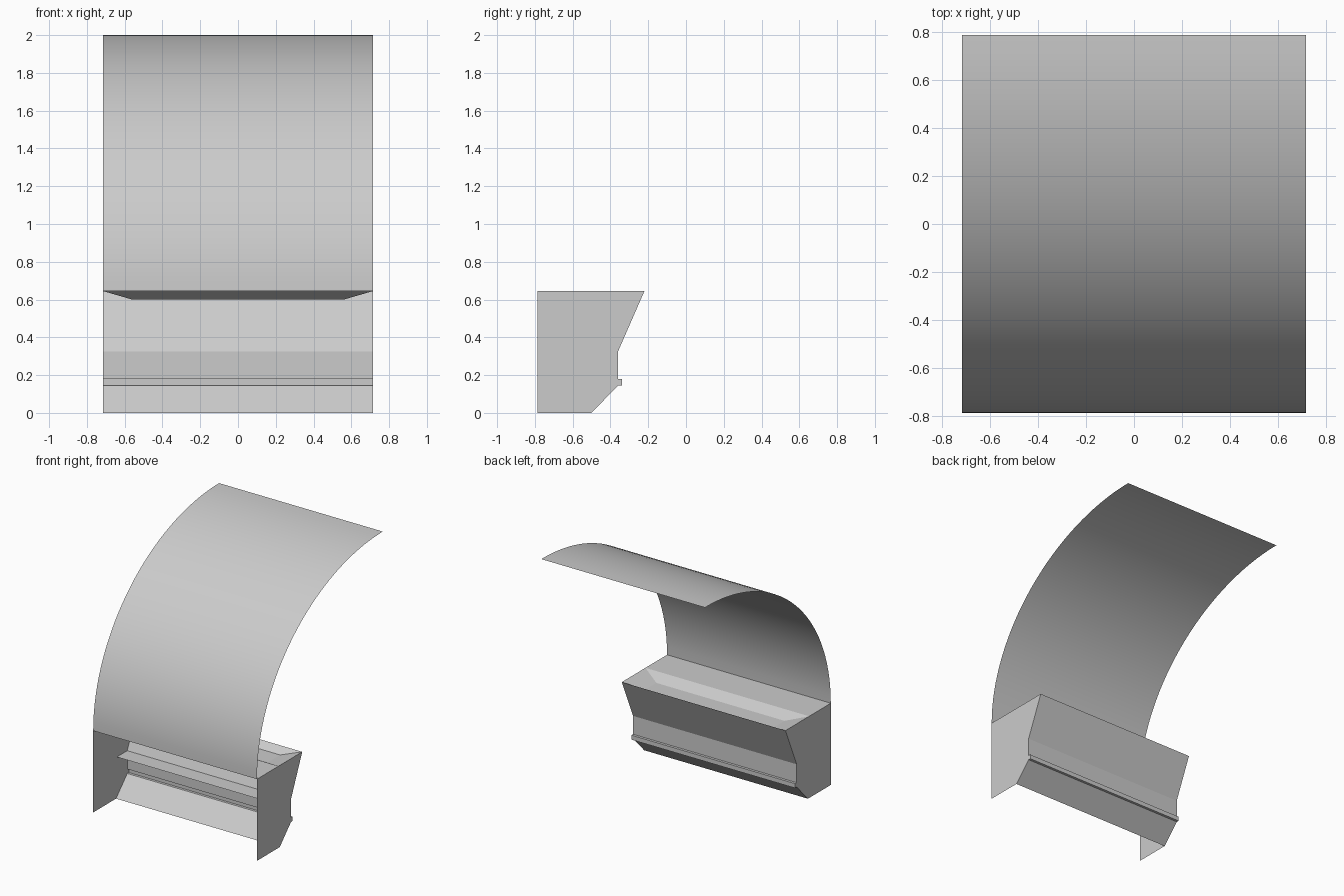
import bpy, bmesh, math

if "Cube" in bpy.data.objects:
    bpy.data.objects.remove(bpy.data.objects["Cube"])

W = 0.715           # half width
RIM, PAN = 0.645, 0.60
FRONT = -0.785

# rear wall profile (y, z), top to bottom, with a small square rib
WALL = [(-0.22, RIM), (-0.36, 0.325), (-0.36, 0.18), (-0.34, 0.18),
        (-0.34, 0.145), (-0.36, 0.145), (-0.50, 0.0)]


def make(name, faces, smooth=False):
    """Object from a list of faces, each a list of points."""
    bm = bmesh.new()
    for f in faces:
        bm.faces.new([bm.verts.new(p) for p in f])
    bmesh.ops.remove_doubles(bm, verts=bm.verts, dist=1e-5)
    bmesh.ops.recalc_face_normals(bm, faces=bm.faces)
    for f in bm.faces:
        f.smooth = smooth
    me = bpy.data.meshes.new(name)
    bm.to_mesh(me)
    bm.free()
    ob = bpy.data.objects.new(name, me)
    bpy.context.collection.objects.link(ob)
    return ob


def strip(profile):
    """Sweep a (y, z) profile across the full width."""
    return [[(-W, *a), (W, *a), (W, *b), (-W, *b)]
            for a, b in zip(profile, profile[1:])]


def rect(x, y0, y1, z):
    return [(-x, y0, z), (x, y0, z), (x, y1, z), (-x, y1, z)]


# curved canopy sheet: quarter ellipse
N = 32
arc = [(FRONT + 1.57 * (1 - math.cos(t)), RIM + 1.355 * math.sin(t))
       for t in (math.pi / 2 * i / N for i in range(N + 1))]
make("canopy", strip(arc), smooth=True)

# rear wall and the two side plates
make("rear_wall", strip(WALL))
for side, x in (("left", -W), ("right", W)):
    make(side + "_plate",
         [[(x, y, z) for y, z in WALL + [(FRONT, 0), (FRONT, RIM)]]])

# top cover with a shallow sunken pan
outer = rect(W, -0.515, -0.22, RIM)
inner = rect(0.56, -0.43, -0.275, PAN)
slopes = [[outer[i], outer[(i + 1) % 4], inner[(i + 1) % 4], inner[i]]
          for i in range(4)]
make("top_pan", slopes + [inner, rect(W, FRONT, -0.515, RIM)])

# shelf inside the open front
make("inner_shelf", [rect(W, -0.49, -0.36, 0.325)])
